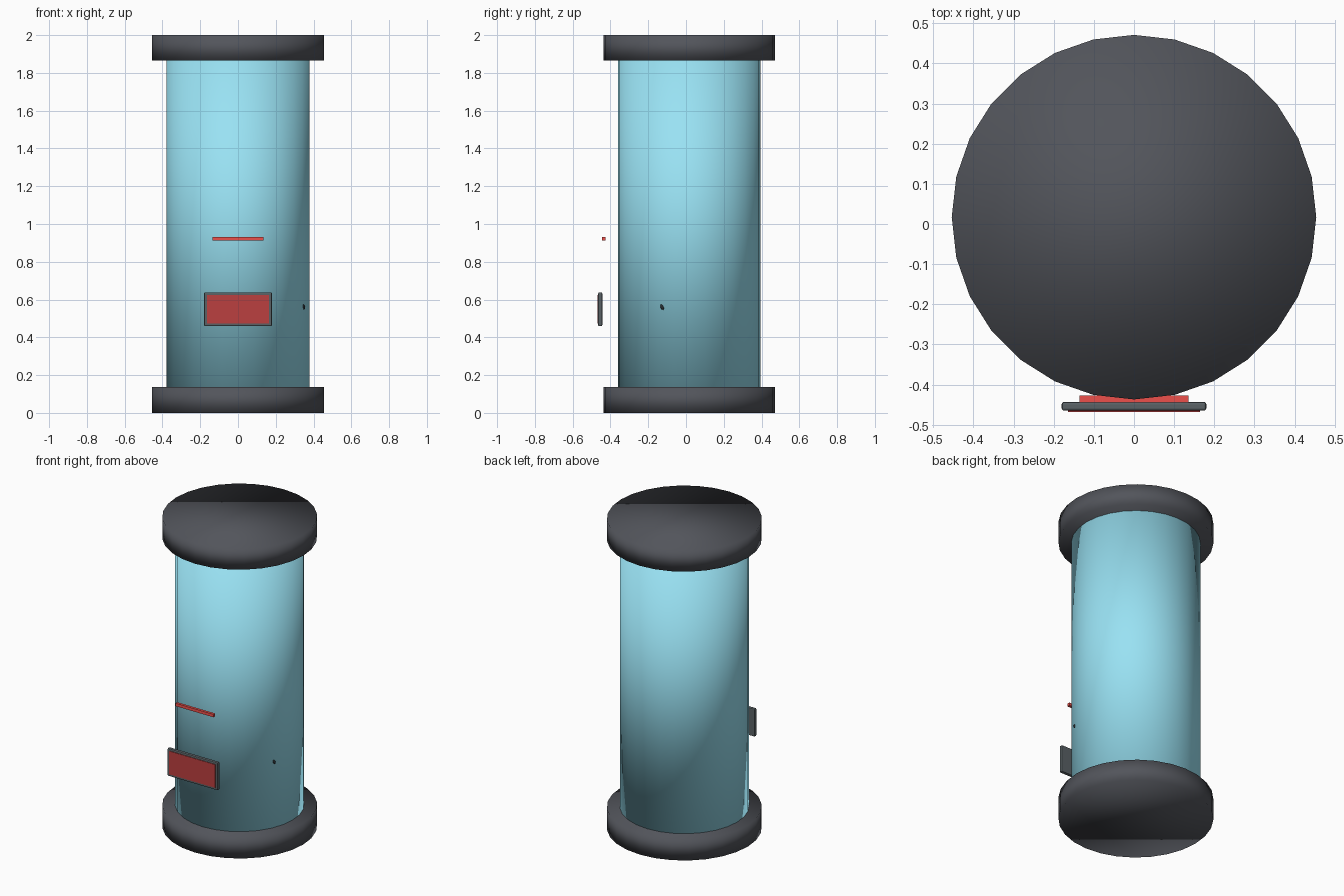
import bpy, math

if "Cube" in bpy.data.objects:
    bpy.data.objects.remove(bpy.data.objects["Cube"])

CY = 0.017   # the tank sits slightly behind centre
SIDES = 28


def paint(obj, name, rgb):
    mat = bpy.data.materials.get(name) or bpy.data.materials.new(name)
    mat.diffuse_color = (*rgb, 1)
    mat.use_nodes = True
    mat.node_tree.nodes["Principled BSDF"].inputs["Base Color"].default_value = mat.diffuse_color
    obj.data.materials.append(mat)


def drum(name, radius, z0, z1):
    bpy.ops.mesh.primitive_cylinder_add(vertices=SIDES, radius=radius, depth=z1 - z0,
                                        location=(0, CY, (z0 + z1) / 2))
    obj = bpy.context.object
    obj.name = name
    bpy.ops.object.shade_smooth()
    return obj


def box(name, width, y0, y1, z0, z1, bevel=0):
    bpy.ops.mesh.primitive_cube_add(size=1, location=(0, (y0 + y1) / 2, (z0 + z1) / 2))
    obj = bpy.context.object
    obj.name = name
    obj.scale = (width, y1 - y0, z1 - z0)
    bpy.ops.object.transform_apply(location=False, rotation=False, scale=True)
    if bevel:
        mod = obj.modifiers.new("Bevel", 'BEVEL')
        mod.width = bevel
        mod.segments = 2
    return obj


# Base and lid
for name, z0, z1 in (("base_cap", 0, 0.138), ("top_cap", 1.866, 2.0)):
    paint(drum(name, 0.454, z0, z1), "dark_metal", (0.085, 0.09, 0.105))

# Glass tube
paint(drum("glass_tube", 0.378, 0.12, 1.88), "glass", (0.32, 0.76, 0.9))

# Front sign: bevelled frame with a slightly proud red plate
paint(box("sign_frame", 0.36, -0.465, -0.443, 0.459, 0.638, 0.006), "frame_grey", (0.1, 0.12, 0.13))
paint(box("sign_plate", 0.33, -0.468, -0.455, 0.474, 0.624), "plate_red", (0.5, 0.05, 0.05))

# Warning light bar
paint(box("light_bar", 0.272, -0.444, -0.427, 0.913, 0.932), "light_red", (0.85, 0.08, 0.07))

# Tip of the contents just touching through the glass
a = math.atan2(-0.147, 0.355)
bpy.ops.mesh.primitive_uv_sphere_add(segments=12, ring_count=8, radius=1,
                                     location=(0.372 * math.cos(a), CY + 0.372 * math.sin(a), 0.56),
                                     rotation=(math.radians(25), 0, a))
tip = bpy.context.object
tip.name = "contents_tip"
tip.scale = (0.012, 0.009, 0.017)
bpy.ops.object.shade_smooth()
paint(tip, "near_black", (0.02, 0.025, 0.03))
